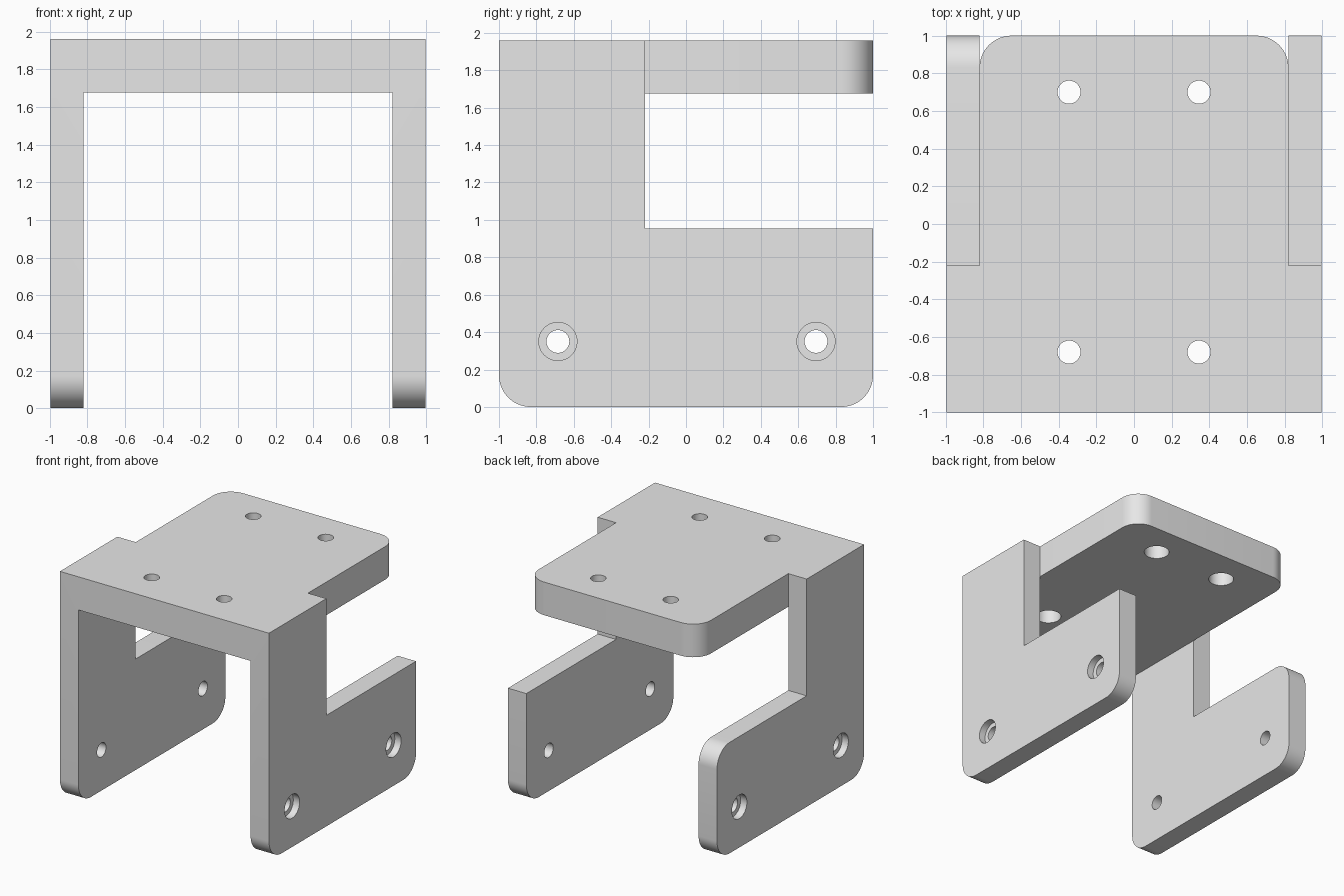
import bpy, bmesh, math
from mathutils import Matrix, Vector

cube = bpy.data.objects.get("Cube")
if cube:
    bpy.data.objects.remove(cube, do_unlink=True)

W, INNER = 0.995, 0.82                 # half width, half gap between the arms
NOTCH_Y, ARM_TOP = -0.22, 0.955        # rear side openings
PLATE_Z, TOP = 1.675, 1.96             # plate underside and top
ROUND, HOLE_R, BORE_R = 0.17, 0.061, 0.102

grey = bpy.data.materials.new("plain grey")
grey.use_nodes = True
grey.diffuse_color = (0.8, 0.8, 0.8, 1)
grey.node_tree.nodes["Principled BSDF"].inputs["Base Color"].default_value = (0.8, 0.8, 0.8, 1)

# Bracket body: outer skin of the filled cells between these cut planes
cuts = ((-W, -INNER, INNER, W), (-1, NOTCH_Y, 1), (0, ARM_TOP, PLATE_Z, TOP))


def filled(cell):
    i, j, k = cell
    if not (0 <= i < 3 and 0 <= j < 2 and 0 <= k < 3):
        return False
    if i == 1:
        return k == 2                  # top plate
    return j == 0 or k == 0            # L-shaped side arms


bm = bmesh.new()
for cell in [(i, j, k) for i in range(3) for j in range(2) for k in range(3)]:
    if not filled(cell):
        continue
    for axis in range(3):
        for side in (0, 1):
            neighbour = list(cell)
            neighbour[axis] += 2 * side - 1
            if filled(neighbour):
                continue
            a, b = [n for n in range(3) if n != axis]
            verts = []
            for da, db in ((0, 0), (1, 0), (1, 1), (0, 1)):
                p = Vector()
                p[axis] = cuts[axis][cell[axis] + side]
                p[a] = cuts[a][cell[a] + da]
                p[b] = cuts[b][cell[b] + db]
                verts.append(bm.verts.new(p))
            bm.faces.new(verts)
bmesh.ops.remove_doubles(bm, verts=bm.verts, dist=0.0001)
bmesh.ops.recalc_face_normals(bm, faces=bm.faces)
bmesh.ops.dissolve_limit(bm, angle_limit=0.01, verts=bm.verts, edges=bm.edges)


# Rounded corners: plate rear, arm bottoms, and the rear top of one arm
def is_rounded(edge):
    d = edge.verts[1].co - edge.verts[0].co
    m = (edge.verts[0].co + edge.verts[1].co) / 2
    if abs(d.z) > 0.1:
        return m.z > PLATE_Z and m.y > 0.99 and abs(abs(m.x) - INNER) < 0.01
    if abs(d.x) > 0.1 and abs(m.y) > 0.99:
        return m.z < 0.01 or (abs(m.z - ARM_TOP) < 0.01 and m.y > 0 and m.x < 0)
    return False


bmesh.ops.bevel(bm, geom=[e for e in bm.edges if is_rounded(e)], offset=ROUND,
                segments=14, profile=0.5, affect='EDGES')
mesh = bpy.data.meshes.new("bracket")
bm.to_mesh(mesh)
bm.free()
mesh.materials.append(grey)
bracket = bpy.data.objects.new("bracket", mesh)
bpy.context.collection.objects.link(bracket)

cutters = []


def drill(start, end, radius):
    """Add a round cutter between two points."""
    start, end = Vector(start), Vector(end)
    axis = end - start
    matrix = Matrix.Translation((start + end) / 2) @ axis.to_track_quat('Z', 'Y').to_matrix().to_4x4()
    b = bmesh.new()
    bmesh.ops.create_cone(b, cap_ends=True, segments=48, radius1=radius, radius2=radius,
                          depth=axis.length, matrix=matrix)
    m = bpy.data.meshes.new("hole_cutter")
    b.to_mesh(m)
    b.free()
    m.materials.append(grey)
    ob = bpy.data.objects.new("hole_cutter", m)
    ob.hide_render = True
    bpy.context.collection.objects.link(ob)
    mod = bracket.modifiers.new("hole", 'BOOLEAN')
    mod.operation, mod.solver, mod.object = 'DIFFERENCE', 'EXACT', ob
    cutters.append(ob)


# Counterbored screw holes in the arms and the plate
for s in (-1, 1):
    for y in (-0.685, 0.695):
        drill((s * 0.7, y, 0.35), (s * 1.1, y, 0.35), HOLE_R)
        drill((s * (W - 0.06), y, 0.35), (s * 1.1, y, 0.35), BORE_R)
    for y in (-0.68, 0.70):
        drill((s * 0.345, y, 1.5), (s * 0.345, y, 2.1), HOLE_R)
        drill((s * 0.345, y, 1.5), (s * 0.345, y, PLATE_Z + 0.17), BORE_R)

# Apply the holes and drop the cutters
bpy.context.view_layer.update()
result = bpy.data.meshes.new_from_object(
    bracket.evaluated_get(bpy.context.evaluated_depsgraph_get()))
bracket.modifiers.clear()
bracket.data = result
for ob in cutters:
    bpy.data.objects.remove(ob, do_unlink=True)

bpy.ops.object.select_all(action='DESELECT')
bracket.select_set(True)
bpy.context.view_layer.objects.active = bracket
bpy.ops.object.shade_smooth_by_angle(angle=math.radians(30))
